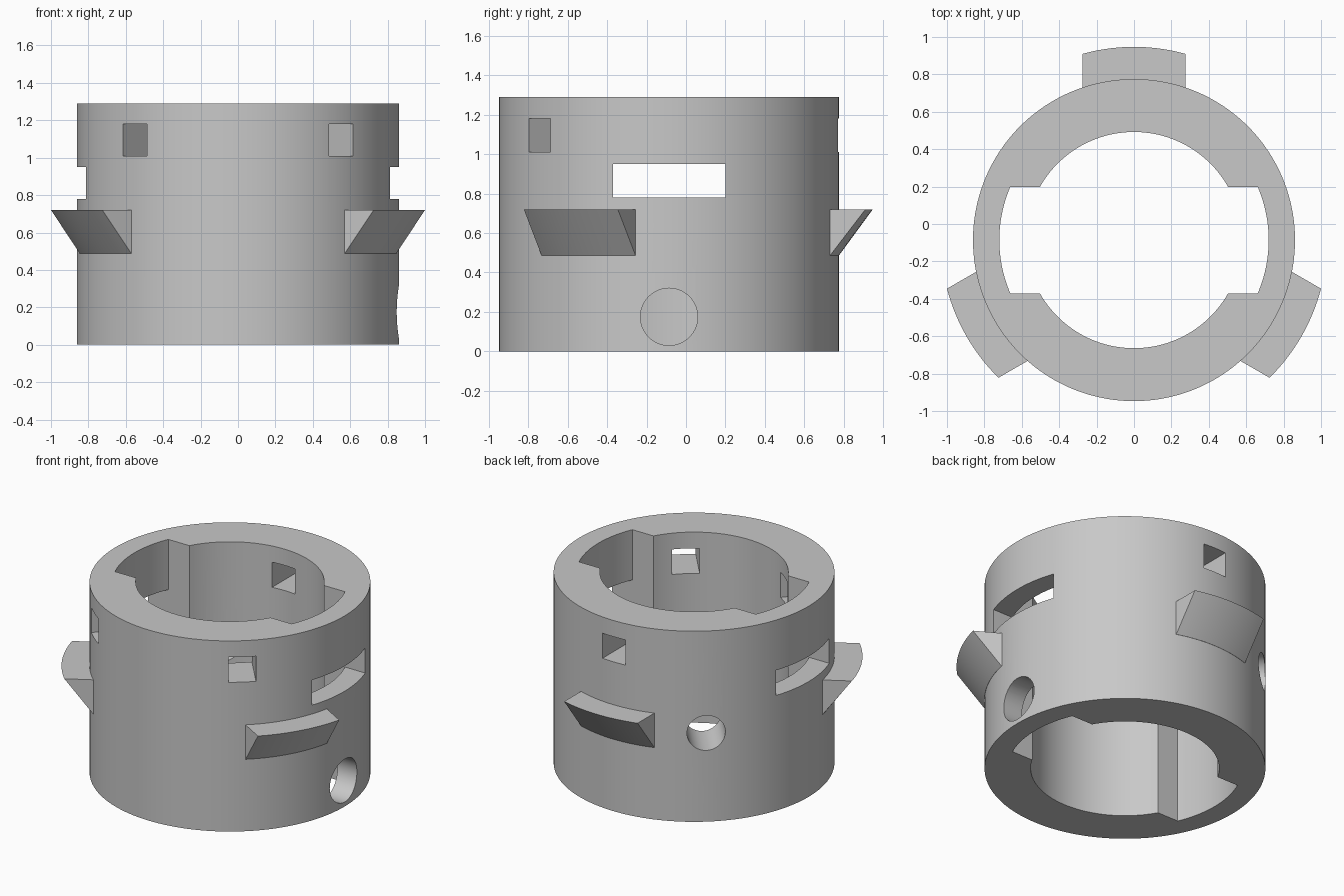
import bpy, bmesh, math
from mathutils import Matrix

if "Cube" in bpy.data.objects:
    bpy.data.objects.remove(bpy.data.objects["Cube"])

CY = -0.086                 # ring centre in y
R, H = 0.861, 1.29          # outer radius, height
BORE, GROOVE, HALF = 0.578, 0.72, 0.285

grey = bpy.data.materials.new("plain grey")
grey.diffuse_color = (0.58, 0.58, 0.58, 1)
grey.use_nodes = True
grey.node_tree.nodes["Principled BSDF"].inputs["Base Color"].default_value = grey.diffuse_color


def make(name, bm):
    bmesh.ops.recalc_face_normals(bm, faces=bm.faces)
    me = bpy.data.meshes.new(name)
    bm.to_mesh(me)
    bm.free()
    me.materials.append(grey)
    ob = bpy.data.objects.new(name, me)
    bpy.context.collection.objects.link(ob)
    return ob


def prism(name, pts, z0, z1):
    bm = bmesh.new()
    f = bm.faces.new([bm.verts.new((x, y, z0)) for x, y in pts])
    top = bmesh.ops.extrude_face_region(bm, geom=[f])["geom"]
    bmesh.ops.translate(bm, vec=(0, 0, z1 - z0),
                        verts=[v for v in top if isinstance(v, bmesh.types.BMVert)])
    return make(name, bm)


def arc(r, a0, a1, n):
    return [(r * math.cos(a0 + (a1 - a0) * i / n), r * math.sin(a0 + (a1 - a0) * i / n))
            for i in range(n + 1)]


def box(name, size, centre, deg=0):
    bm = bmesh.new()
    bmesh.ops.create_cube(bm, size=1, matrix=Matrix.Rotation(math.radians(deg), 4, 'Z')
                          @ Matrix.Translation(centre) @ Matrix.Diagonal((*size, 1)))
    return make(name, bm)


def drill(name, r, z, deg):
    bm = bmesh.new()
    bmesh.ops.create_cone(bm, cap_ends=True, segments=64, radius1=r, radius2=r, depth=0.7,
                          matrix=Matrix.Rotation(math.radians(deg), 4, 'Z')
                          @ Matrix.Translation((0.75, 0, z))
                          @ Matrix.Rotation(math.pi / 2, 4, 'Y'))
    return make(name, bm)


def finish(ob):
    bpy.ops.object.select_all(action='DESELECT')
    ob.select_set(True)
    bpy.context.view_layer.objects.active = ob
    ob.location.y = CY
    bpy.ops.object.shade_smooth_by_angle(angle=math.radians(25))


# Sleeve body
body = prism("sleeve_body", arc(R, 0, 2 * math.pi, 160)[:-1], 0, H)

# Bore with a wide groove on each side
g, b = math.asin(HALF / GROOVE), math.asin(HALF / BORE)
bore = []
for base in (0, math.pi):
    bore += arc(GROOVE, base - g, base + g, 24)
    bore += arc(BORE, base + b, base + math.pi - b, 48)
cutters = [prism("bore_cutter", bore, -0.1, H + 0.1)]

# Side windows, square holes and round holes
cutters.append(box("window_cutter", (2.2, 2 * HALF, 0.17), (0, 0, 0.865)))
for deg in (90, -50, -130):
    cutters.append(box("square_hole_cutter", (0.7, 0.17, 0.17), (0.75, 0, 1.095), deg))
cutters.append(drill("large_hole_cutter", 0.145, 0.175, 0))
cutters.append(drill("small_hole_cutter", 0.118, 0.6, 130))

bpy.context.view_layer.objects.active = body
for c in cutters:
    c.hide_render = True
    m = body.modifiers.new("cut", 'BOOLEAN')
    m.operation, m.solver, m.object = 'DIFFERENCE', 'EXACT', c
    bpy.ops.object.modifier_apply(modifier=m.name)
    bpy.data.objects.remove(c)
finish(body)

# Three wedge lugs with a conical underside
for i, deg in enumerate((90, 210, 330)):
    bm = bmesh.new()
    rows = []
    for k in range(17):
        u = -0.275 + 0.55 * k / 16
        rows.append([bm.verts.new((math.sqrt(r * r - u * u), u, z))
                     for r, z in ((0.83, 0.487), (R + 0.001, 0.487), (1.033, 0.72), (0.83, 0.72))])
    for p, q in zip(rows, rows[1:]):
        for j in range(4):
            n = (j + 1) % 4
            bm.faces.new((p[j], p[n], q[n], q[j]))
    bm.faces.new(rows[0])
    bm.faces.new(rows[-1])
    bmesh.ops.rotate(bm, verts=bm.verts, matrix=Matrix.Rotation(math.radians(deg), 3, 'Z'))
    finish(make(f"lug_{i + 1}", bm))
